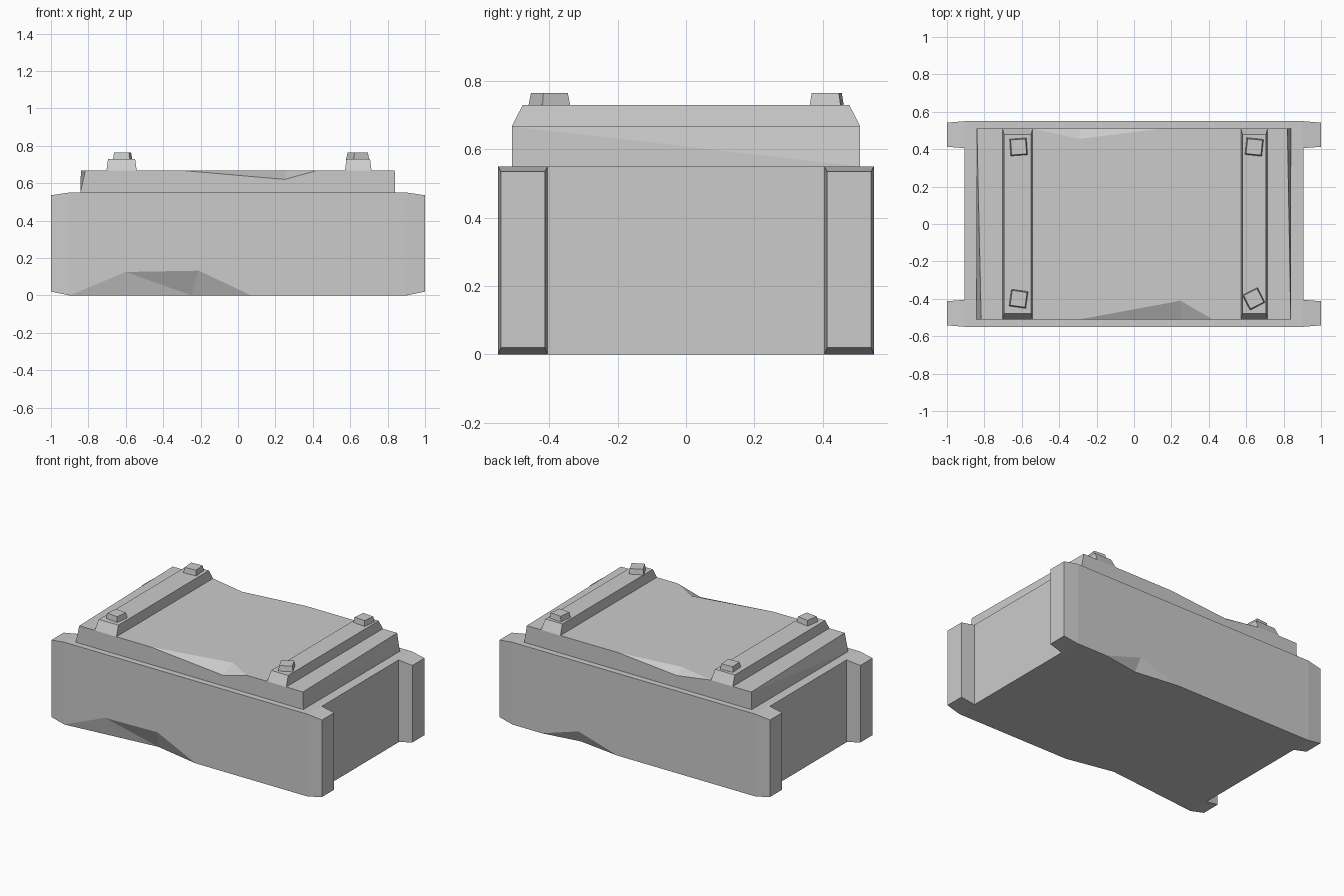
import bpy, bmesh, math
from mathutils import Vector, Matrix

if "Cube" in bpy.data.objects:
    bpy.data.objects.remove(bpy.data.objects["Cube"])


def hull(name, pts):
    """Flat-faced convex solid around a few corner points."""
    bm = bmesh.new()
    for p in pts:
        bm.verts.new(p)
    bmesh.ops.convex_hull(bm, input=bm.verts[:])
    bmesh.ops.dissolve_limit(bm, angle_limit=0.002, verts=bm.verts[:], edges=bm.edges[:])
    bmesh.ops.recalc_face_normals(bm, faces=bm.faces[:])
    me = bpy.data.meshes.new(name)
    bm.to_mesh(me)
    bm.free()
    ob = bpy.data.objects.new(name, me)
    bpy.context.collection.objects.link(ob)
    return ob


def rect(x0, x1, y0, y1, z):
    return [(x, y, z) for x in (x0, x1) for y in (y0, y1)]


def chip(target, inner, profile, away):
    """Knock a faceted chip out of an edge: a wedge from inner through profile."""
    a = Vector(inner)
    rim = [a + (Vector(p) - a) * 1.4 for p in profile]
    extra = [p + Vector((0, 0, away)) for p in (a, rim[0], rim[-1])]
    cutter = hull("chip_cutter", [a] + rim + extra)
    cutter.hide_render = True
    mod = target.modifiers.new("chip", 'BOOLEAN')
    mod.operation = 'DIFFERENCE'
    mod.solver = 'EXACT'
    mod.object = cutter
    bpy.context.view_layer.objects.active = target
    bpy.ops.object.modifier_apply(modifier=mod.name)
    bpy.data.objects.remove(cutter)


# Chest core
hull("chest_body", rect(-.905, .905, -.41, .41, 0) + rect(-.905, .905, -.41, .41, .55))

# Front and back boards with tapered ends
boards = {}
for name, s in (("front_board", -1), ("back_board", 1)):
    pts = []
    for x in (-.9, .9):
        pts += [(x, s * y, z) for y in (.405, .55) for z in (0, .55)]
    for x in (-1, 1):
        pts += [(x, s * y, z) for y in (.413, .542) for z in (.02, .535)]
    boards[name] = hull(name, pts)

chip(boards["front_board"], (-.25, -.485, 0),
     [(-.9, -.55, 0), (-.6, -.55, .125), (-.21, -.55, .132), (.07, -.55, 0)], -.1)
chip(boards["back_board"], (.42, .51, 0),
     [(.68, .55, 0), (.41, .55, .085), (.12, .55, 0)], -.1)

# Lid with slightly skewed ends and two edge chips
T = .667
lid = hull("lid", rect(-.843, .84, -.51, .51, .55) +
           [(-.84, .51, T), (.82, .51, T), (.838, -.51, T), (-.817, -.51, T)])
chip(lid, (.25, -.41, T), [(-.29, -.51, T), (.25, -.51, .62), (.42, -.51, T)], .1)
chip(lid, (-.29, .455, T), [(-.54, .51, T), (-.29, .51, .63), (.14, .51, T)], .1)

# Straps across the lid
for name, x0, x1 in (("left_strap", -.703, -.542), ("right_strap", .572, .714)):
    hull(name, rect(x0, x1, -.51, .51, T) + rect(x0 + .008, x1 - .008, -.478, .478, .73))

# Square nail heads, each turned a little
for i, (x, y, deg) in enumerate([(-.617, .412, 4), (.643, .412, -6),
                                 (-.617, -.4, -8), (.64, -.4, 27)]):
    nail = hull(f"nail_{i + 1}", rect(-.046, .046, -.046, .046, .725) +
                rect(-.04, .04, -.04, .04, .765))
    nail.data.transform(Matrix.Translation((x, y, 0)) @ Matrix.Rotation(math.radians(deg), 4, 'Z'))
